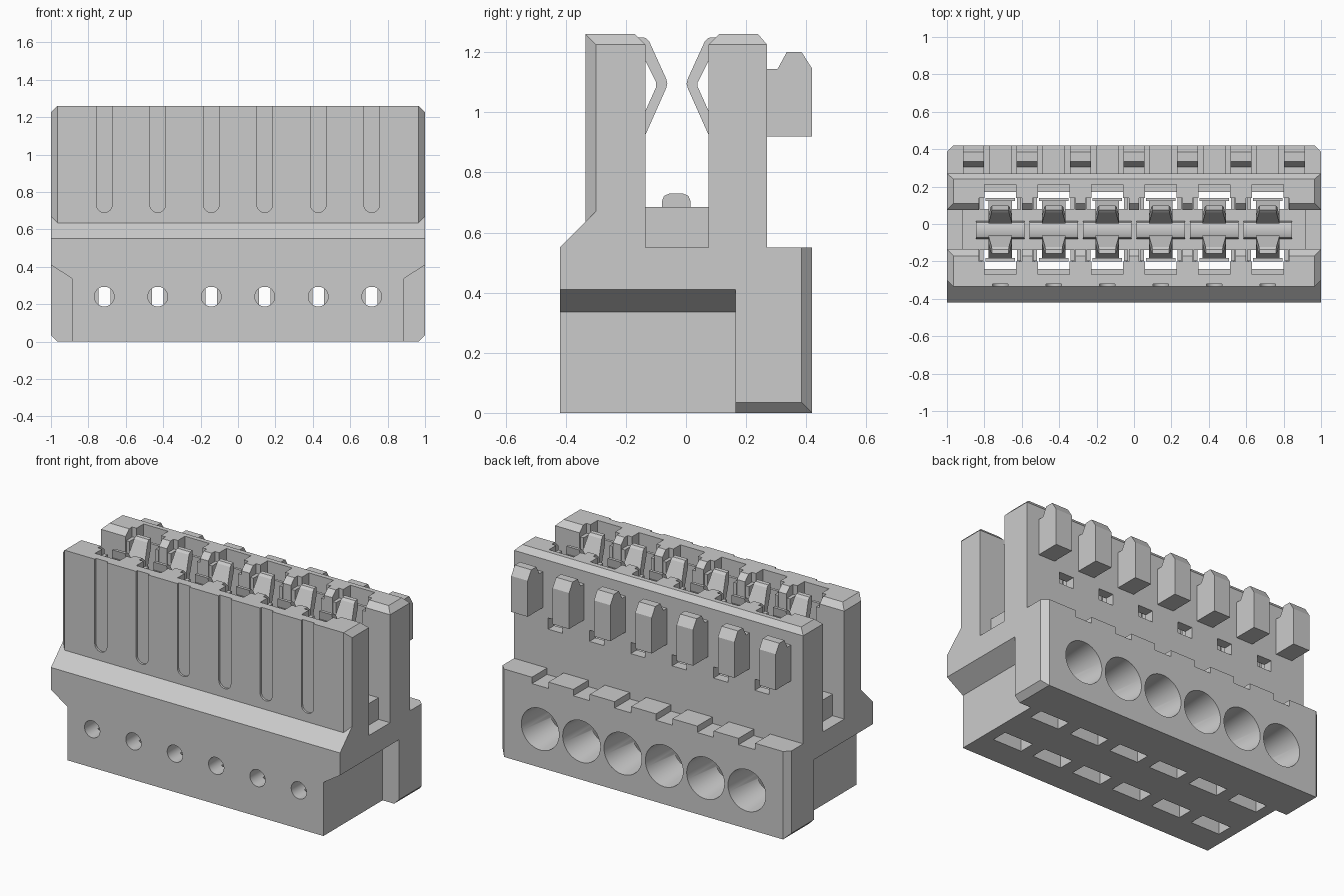
import bpy, bmesh, math
from mathutils import Matrix

if "Cube" in bpy.data.objects:
    bpy.data.objects.remove(bpy.data.objects["Cube"], do_unlink=True)

grey = bpy.data.materials.new("light_grey")
grey.diffuse_color = (0.6, 0.6, 0.6, 1)
grey.use_nodes = True
grey.node_tree.nodes["Principled BSDF"].inputs["Base Color"].default_value = (0.6, 0.6, 0.6, 1)

PITCH = 0.286
POLES = [PITCH * (i - 2.5) for i in range(6)]
MID_Y = -0.03          # mirror plane between the two contact rows


def prism(bm, pts, lo, hi, axis):
    """Extrude a 2D outline along an axis."""
    place = {"x": lambda u, v, w: (w, u, v),
             "y": lambda u, v, w: (u, w, v),
             "z": lambda u, v, w: (u, v, w)}[axis]
    a = [bm.verts.new(place(u, v, lo)) for u, v in pts]
    b = [bm.verts.new(place(u, v, hi)) for u, v in pts]
    n = len(pts)
    bm.faces.new(a)
    bm.faces.new(b[::-1])
    for i in range(n):
        j = (i + 1) % n
        bm.faces.new((a[i], b[i], b[j], a[j]))
    return a, b


def box(bm, x0, x1, y0, y1, z0, z1):
    return prism(bm, [(x0, y0), (x1, y0), (x1, y1), (x0, y1)], z0, z1, "z")


def cone(bm, x, z, y0, y1, r0, r1):
    """Round bore running along y."""
    m = Matrix.Translation((x, (y0 + y1) / 2, z)) @ Matrix.Rotation(-math.pi / 2, 4, "X")
    bmesh.ops.create_cone(bm, cap_ends=True, segments=40, radius1=r0, radius2=r1,
                          depth=y1 - y0, matrix=m)


def finish(bm, name):
    bmesh.ops.recalc_face_normals(bm, faces=bm.faces)
    me = bpy.data.meshes.new(name)
    bm.to_mesh(me)
    bm.free()
    me.materials.append(grey)
    ob = bpy.data.objects.new(name, me)
    bpy.context.collection.objects.link(ob)
    return ob


def combine(target, bm, op="DIFFERENCE"):
    """Apply a boolean with a temporary solid."""
    tool = finish(bm, "cutter")
    mod = target.modifiers.new("bool", "BOOLEAN")
    mod.operation, mod.object, mod.solver = op, tool, "EXACT"
    bpy.context.view_layer.objects.active = target
    bpy.ops.object.modifier_apply(modifier=mod.name)
    bpy.data.objects.remove(tool, do_unlink=True)


def smooth(ob):
    bpy.ops.object.select_all(action="DESELECT")
    ob.select_set(True)
    bpy.context.view_layer.objects.active = ob
    bpy.ops.object.shade_smooth_by_angle(angle=math.radians(25))


# Housing: side profile extruded across the full width
bm = bmesh.new()
prism(bm, [(-.42, 0), (.42, 0), (.42, .55), (.27, .55), (.27, 1.225), (.24, 1.26),
           (.11, 1.26), (.075, 1.225), (.075, .55), (-.135, .55), (-.135, 1.225),
           (-.17, 1.26), (-.335, 1.26), (-.335, .635), (-.42, .55)], -1, 1, "x")
housing = finish(bm, "housing")

# Raised floor between the two walls
bm = bmesh.new()
box(bm, -.92, .92, -.15, .09, .5, .685)
combine(housing, bm, "UNION")

# Recessed lower ends
bm = bmesh.new()
for s in (-1, 1):
    prism(bm, [(s * x, z) for x, z in
               [(.885, -.1), (1.1, -.1), (1.1, .475), (1, .41), (.885, .335)]], -.5, .165, "y")
combine(housing, bm)

# Chamfers on the end edges
bm = bmesh.new()
for s in (-1, 1):
    prism(bm, [(s * x, z) for x, z in [(1.1, 1.125), (1.1, 1.4), (.825, 1.4)]], -.5, .5, "y")
    prism(bm, [(s * x, z) for x, z in [(1.1, .135), (1.1, -.1), (.865, -.1)]], .165, .6, "y")
combine(housing, bm)
bm = bmesh.new()
for s in (-1, 1):
    prism(bm, [(s * x, y) for x, y in [(1.1, .285), (1.1, .5), (.885, .5)]], -.1, .7, "z")
    low, _ = prism(bm, [(s * x, y) for x, y in [(1.1, -.2), (.85, -.45), (1.1, -.45)]],
                   .5, 1.4, "z")
    for v in low:                      # bottom follows the sloped shoulder
        v.co.z = v.co.y + .97
combine(housing, bm)

# Round-bottomed grooves on the front wall
bm = bmesh.new()
for x in POLES:
    arc = [(x + .042 * math.cos(t), .732 + .042 * math.sin(t))
           for t in [math.pi + math.pi * k / 12 for k in range(13)]]
    prism(bm, arc + [(x + .042, 1.4), (x - .042, 1.4)], -.5, -.322, "y")
combine(housing, bm)

# Contact chambers in both walls, open at the top
bm = bmesh.new()
for x in POLES:
    box(bm, x - .115, x + .115, -.2, -.12, .69, 1.4)
    box(bm, x - .115, x + .115, .06, .14, .69, 1.4)
combine(housing, bm)
bm = bmesh.new()
for x in POLES:
    box(bm, x - .085, x + .085, -.27, -.19, .79, 1.4)
    box(bm, x - .085, x + .085, .13, .21, .79, 1.4)
combine(housing, bm)

# Slots rising from the underside
bm = bmesh.new()
for x in POLES:
    box(bm, x - .1, x + .1, -.24, -.14, -.1, .85)
    box(bm, x - .1, x + .1, .08, .17, -.1, .85)
combine(housing, bm)

# Wire entries at the back, test holes at the front
bm = bmesh.new()
for x in POLES:
    cone(bm, x, .24, .04, .44, .1, .132)
    cone(bm, x, .24, -.5, -.3, .053, .053)
combine(housing, bm)
bm = bmesh.new()
for x in POLES:
    box(bm, x - .032, x + .032, -.32, .1, .18, .30)
combine(housing, bm)

# Rear ledge notches and small windows in the back wall
bm = bmesh.new()
for x in POLES:
    box(bm, x - .057, x + .057, .27, .5, .51, .6)
    box(bm, x - .05, x + .05, .19, .3, .795, .865)
combine(housing, bm)
smooth(housing)

# Coding lugs on the back wall
bm = bmesh.new()
for i in range(7):
    x = PITCH * (i - 3)
    prism(bm, [(.265, .92), (.42, .92), (.42, 1.145), (.385, 1.2), (.335, 1.2),
               (.305, 1.145), (.265, 1.145)], x - .057, x + .057, "x")
finish(bm, "coding_lugs")

# Spring arms: bent strips, narrower toward the top
ARM = [(-.19, .80), (-.135, .925), (-.066, 1.08), (-.062, 1.095), (-.066, 1.112),
       (-.122, 1.235), (-.135, 1.248), (-.158, 1.25), (-.15, 1.2), (-.099, 1.1),
       (-.099, 1.085), (-.135, 1.005), (-.19, .88)]
bm = bmesh.new()
for x in POLES:
    for flip in (False, True):
        pts = [(2 * MID_Y - y, z) if flip else (y, z) for y, z in ARM]
        for side, ring in zip((-1, 1), prism(bm, pts, -1, 1, "x")):
            for v in ring:
                v.co.x = x + side * (.064 - max(0, v.co.z - 1.1) * .13)
finish(bm, "spring_arms")

# Contact cages: back plate with two side flanges in each wall
bm = bmesh.new()
for x in POLES:
    for flip in (False, True):
        def plate(x0, x1, y0, y1, z0, z1):
            if flip:
                y0, y1 = 2 * MID_Y - y1, 2 * MID_Y - y0
            box(bm, x + x0, x + x1, y0, y1, z0, z1)
        plate(-.08, .08, -.2, -.183, .55, 1.2)
        for s in (-1, 1):
            xa, xb = sorted((s * .09, s * .112))
            plate(xa, xb, -.199, -.137, .6, 1.2)
finish(bm, "contact_cages")

# Rounded bridges on the floor
bm = bmesh.new()
for x in POLES:
    prism(bm, [(-.08, .68), (.015, .68), (.015, .705), (.008, .722), (-.01, .73),
               (-.055, .73), (-.073, .722), (-.08, .705)], x - .13, x + .13, "x")
smooth(finish(bm, "contact_bridges"))
